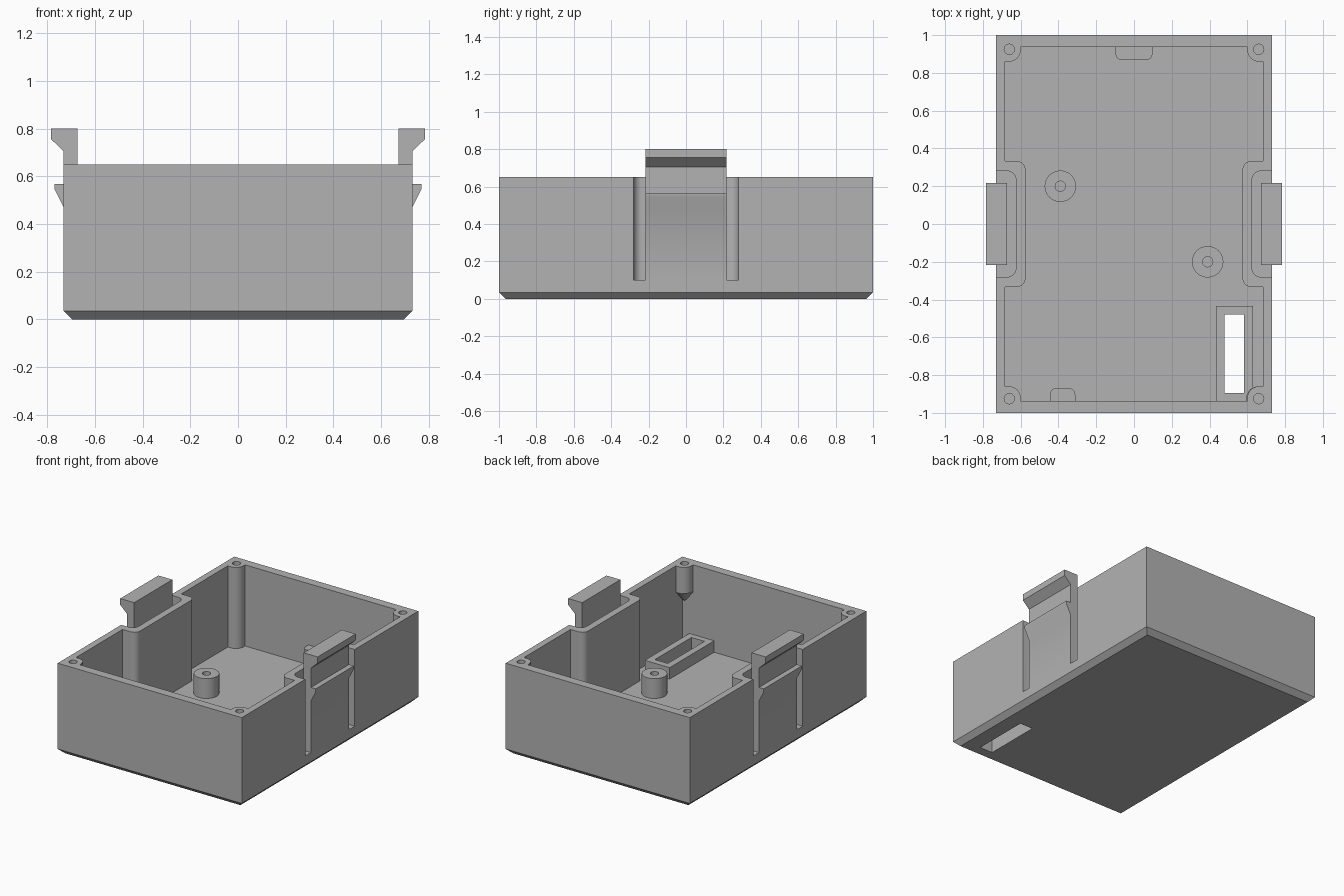
import bpy, bmesh
from math import cos, sin, pi, radians
from mathutils import Vector

if "Cube" in bpy.data.objects:
    bpy.data.objects.remove(bpy.data.objects["Cube"], do_unlink=True)

grey = bpy.data.materials.new("plain grey")
grey.use_nodes = True
grey.diffuse_color = (0.45, 0.45, 0.45, 1)
grey.node_tree.nodes["Principled BSDF"].inputs["Base Color"].default_value = grey.diffuse_color

W, L, H = 0.73, 1.0, 0.65          # half width, half length, wall height
FLOOR, SLOT_Z = 0.068, 0.10        # floor top, bottom of the clip pockets
IN_X, IN_Y = 0.683, 0.937          # inner wall faces
POST_X, POST_Y, HOLE_R = 0.66, 0.925, 0.027


def finish(name, bm):
    bmesh.ops.recalc_face_normals(bm, faces=bm.faces)
    mesh = bpy.data.meshes.new(name)
    bm.to_mesh(mesh)
    bm.free()
    mesh.materials.append(grey)
    ob = bpy.data.objects.new(name, mesh)
    bpy.context.collection.objects.link(ob)
    return ob


def rounded(points, steps=8):
    """Outline from (x, y, fillet radius) corners."""
    out = []
    n = len(points)
    for i, (x, y, r) in enumerate(points):
        p = Vector((x, y))
        if not r:
            out.append(p)
            continue
        a = p + (Vector(points[i - 1][:2]) - p).normalized() * r
        b = p + (Vector(points[(i + 1) % n][:2]) - p).normalized() * r
        c = a + b - p
        for k in range(steps + 1):
            t = k / steps * pi / 2
            out.append(c + (a - c) * cos(t) + (b - c) * sin(t))
    return out


def prism(name, outline, low, high, along_y=False):
    bm = bmesh.new()
    place = (lambda p, h: (p[0], h, p[1])) if along_y else (lambda p, h: (p[0], p[1], h))
    face = bm.faces.new([bm.verts.new(place(p, low)) for p in outline])
    up = Vector(place((0, 0), high - low))
    grown = bmesh.ops.extrude_face_region(bm, geom=[face], use_keep_orig=True)["geom"]
    bmesh.ops.translate(bm, vec=up, verts=[g for g in grown if isinstance(g, bmesh.types.BMVert)])
    return finish(name, bm)


def box(name, x0, x1, y0, y1, z0, z1):
    return prism(name, [(x0, y0), (x1, y0), (x1, y1), (x0, y1)], z0, z1)


def cylinder(name, x, y, r0, r1, z0, z1):
    bm = bmesh.new()
    bmesh.ops.create_cone(bm, cap_ends=True, segments=40, radius1=r0, radius2=r1, depth=z1 - z0)
    bmesh.ops.translate(bm, vec=(x, y, (z0 + z1) / 2), verts=bm.verts)
    return finish(name, bm)


def cut(ob, cutters):
    for c in cutters:
        mod = ob.modifiers.new("cut", 'BOOLEAN')
        mod.operation, mod.solver, mod.object = 'DIFFERENCE', 'EXACT', c
    deps = bpy.context.evaluated_depsgraph_get()
    mesh = bpy.data.meshes.new_from_object(ob.evaluated_get(deps))
    ob.modifiers.clear()
    ob.data = mesh
    for c in cutters:
        bpy.data.objects.remove(c, do_unlink=True)


# Outer shell block with a chamfered bottom edge
bm = bmesh.new()
bmesh.ops.create_cube(bm, size=2)
bmesh.ops.scale(bm, vec=(W, L, H / 2), verts=bm.verts)
bmesh.ops.translate(bm, vec=(0, 0, H / 2), verts=bm.verts)
low_edges = [e for e in bm.edges if all(v.co.z < 0.01 for v in e.verts)]
bmesh.ops.bevel(bm, geom=low_edges, offset=0.035, segments=1, affect='EDGES')
shell = finish("case_shell", bm)

# Cavity, stepping around the corner posts and the clip pockets
quarter = [(0.575, 0.333, 0.045), (IN_X, 0.333, 0), (IN_X, 0.86, 0),
           (0.60, 0.86, 0.06), (0.60, IN_Y, 0)]
cavity = quarter + [(-x, y, r) for x, y, r in reversed(quarter)]
cavity += [(-x, -y, r) for x, y, r in quarter] + [(x, -y, r) for x, y, r in reversed(quarter)]
cutters = [prism("cavity_cutter", rounded(cavity), FLOOR, 1)]

# Clip pockets and corner screw holes
for s in (-1, 1):
    pocket = [(s * 0.9, -0.28, 0), (s * 0.625, -0.28, 0.045),
              (s * 0.625, 0.28, 0.045), (s * 0.9, 0.28, 0)]
    cutters.append(prism("pocket_cutter", rounded(pocket), SLOT_Z, 1))
    for t in (-1, 1):
        cutters.append(cylinder("hole_cutter", s * POST_X, t * POST_Y, HOLE_R, HOLE_R, 0.47, 1))

# Space under the short post, and the opening in the floor
cutters.append(box("post_cutter", 0.55, IN_X, -IN_Y, -0.8, FLOOR, 0.46))
cutters.append(box("opening_cutter", 0.48, 0.583, -0.895, -0.48, -1, 0.5))
cut(shell, cutters)

# Cone under the short post
cone = cylinder("short_post_cone", POST_X, POST_Y * -1, 0.012, 0.066, 0.39, 0.462)

# Raised rim around the floor opening
rim = box("opening_rim", 0.433, 0.63, -0.96, -0.433, FLOOR - 0.01, 0.15)
cut(rim, [box("opening_cutter", 0.48, 0.583, -0.895, -0.48, -1, 0.5)])

# Round standoffs with screw holes
for name, s in (("left_standoff", 1), ("right_standoff", -1)):
    boss = cylinder(name, s * 0.39, s * -0.2, 0.083, 0.083, FLOOR - 0.01, 0.21)
    cut(boss, [cylinder("hole_cutter", s * 0.39, s * -0.2, HOLE_R, HOLE_R, FLOOR, 1)])

# Board supports against the end walls
for name, x, half, s in (("back_support", 0, 0.098, 1), ("front_support", -0.378, 0.067, -1)):
    outline = [(x - half, s * 0.96, 0), (x - half, s * 0.868, 0.035),
               (x + half, s * 0.868, 0.035), (x + half, s * 0.96, 0)]
    prism(name, rounded(outline), FLOOR - 0.01, 0.21)

# Spring clips with a hooked head and a finger ledge
clip = [(0.672, SLOT_Z - 0.01), (W, SLOT_Z - 0.01), (W, 0.47), (0.768, 0.545), (0.768, 0.567),
        (W, 0.567), (W, 0.705), (0.783, 0.755), (0.783, 0.80), (0.672, 0.80)]
for name, s in (("left_clip", 1), ("right_clip", -1)):
    prism(name, [(s * x, z) for x, z in clip], -0.216, 0.216, along_y=True)

# Smooth round parts, keep edges sharp
bpy.ops.object.select_all(action='DESELECT')
for ob in bpy.context.collection.objects:
    if ob.type == 'MESH':
        ob.select_set(True)
bpy.context.view_layer.objects.active = shell
bpy.ops.object.shade_smooth_by_angle(angle=radians(30))
